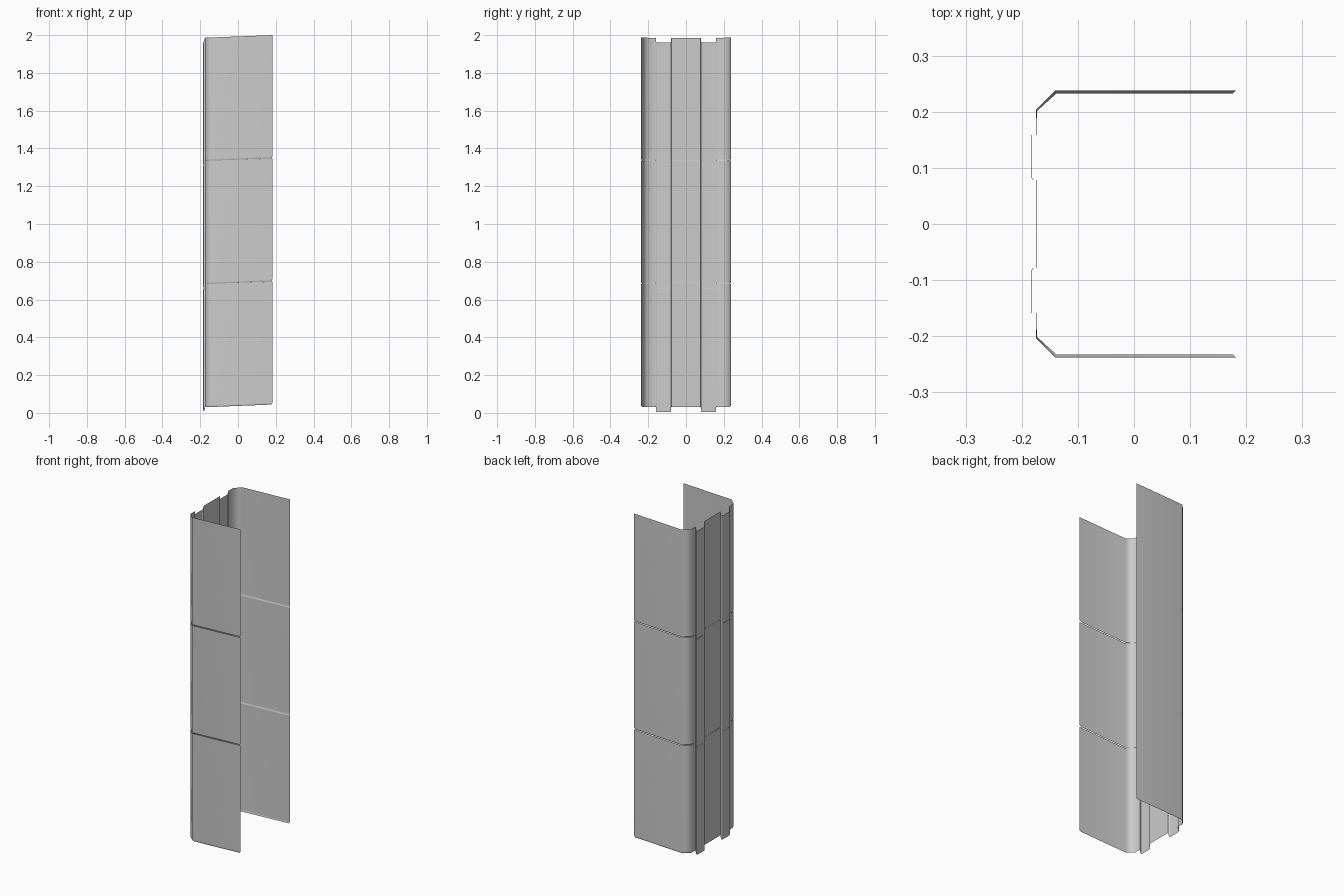
import bpy, bmesh, math

cube = bpy.data.objects.get("Cube")
if cube:
    bpy.data.objects.remove(cube)

steel = bpy.data.materials.new("light grey steel")
steel.use_nodes = True
GREY = (0.6, 0.6, 0.6, 1)
steel.diffuse_color = GREY
steel.node_tree.nodes["Principled BSDF"].inputs["Base Color"].default_value = GREY

PITCH = 0.652     # height of one section
LIP = 0.01        # height of the tucked-in lower lip
RIB_DROP = 0.025  # ribs sit lower than the rest of the sheet

# Half of the channel section, from the middle of the web to the flange end:
# x, y, rib drop factor, lip inset in x, lip inset in y
half = [
    (-0.175, 0.078, 0, 0.001, 0),
    (-0.180, 0.079, 0.8, 0.001, 0),
    (-0.184, 0.084, 1, 0.001, 0),
    (-0.184, 0.155, 1, 0.001, 0),
    (-0.182, 0.159, 0.9, 0.001, 0),
    (-0.175, 0.159, 0, 0.001, 0),
    (-0.175, 0.203, 0, 0.002, -0.002),
    (-0.140, 0.238, 0, 0.002, -0.005),
    (0.182, 0.238, 0, -0.006, -0.005),
]
section = [(x, -y, d, dx, -dy) for x, y, d, dx, dy in reversed(half)] + half


def top_height(x, drop):
    """The section ends slope gently up towards the open side."""
    return 1.986 + 0.014 * (x + 0.175) / 0.357 - RIB_DROP * drop


def add_section(name, offset):
    bm = bmesh.new()
    rows = []
    # Top edge, shoulder above the lip, lip bottom
    for down, inset in ((0, 0), (PITCH - LIP, 0), (PITCH, 1)):
        rows.append([bm.verts.new((x + dx * inset, y + dy * inset,
                                   top_height(x, d) - offset - down))
                     for x, y, d, dx, dy in section])
    for upper, lower in zip(rows, rows[1:]):
        for i in range(len(section) - 1):
            bm.faces.new((upper[i], upper[i + 1], lower[i + 1], lower[i]))
    bmesh.ops.recalc_face_normals(bm, faces=bm.faces)
    # Turn the web outwards, towards the closed side
    bm.faces.ensure_lookup_table()
    if bm.faces[len(half) - 1].normal.x > 0:
        bmesh.ops.reverse_faces(bm, faces=bm.faces)
    mesh = bpy.data.meshes.new(name)
    bm.to_mesh(mesh)
    bm.free()
    mesh.materials.append(steel)
    obj = bpy.data.objects.new(name, mesh)
    bpy.context.collection.objects.link(obj)
    bpy.ops.object.select_all(action="DESELECT")
    obj.select_set(True)
    bpy.context.view_layer.objects.active = obj
    bpy.ops.object.shade_smooth_by_angle(angle=math.radians(50))
    # Keep the broad panels flat and blend only the folded corners
    weighted = obj.modifiers.new("flat panels", "WEIGHTED_NORMAL")
    weighted.keep_sharp = True


for k, name in enumerate(("upper_channel", "middle_channel", "lower_channel")):
    add_section(name, k * PITCH)
